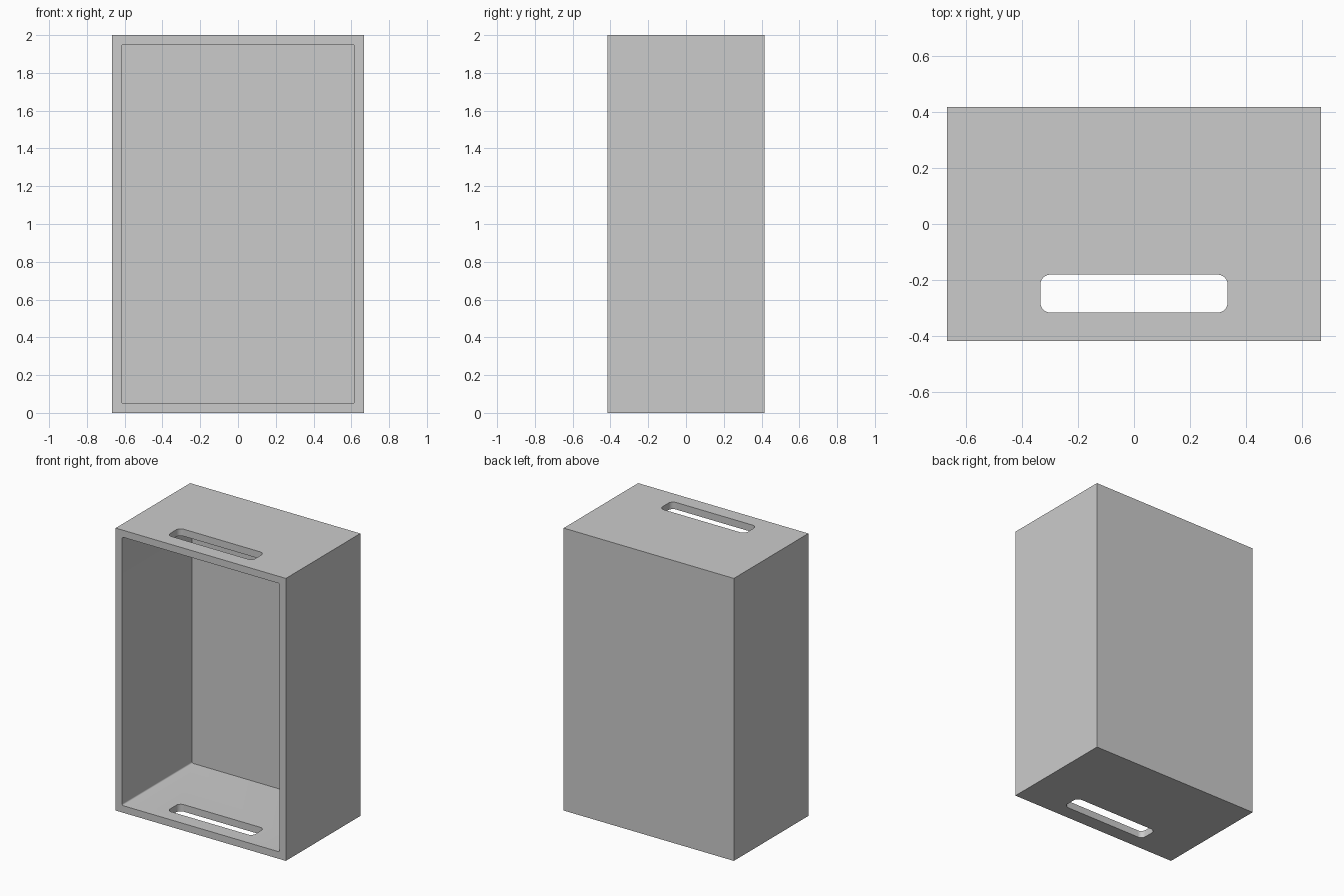
import bpy, bmesh, math
from mathutils import Matrix

if "Cube" in bpy.data.objects:
    bpy.data.objects.remove(bpy.data.objects["Cube"])

W, D, H, T = 1.333, 0.833, 2.0, 0.05


def rounded_prism(name, w, h, r, depth, steps, matrix):
    """Rounded rectangle in XY, extruded along Z, then placed by matrix."""
    bm = bmesh.new()
    pts = []
    for i, (sx, sy) in enumerate([(1, 1), (-1, 1), (-1, -1), (1, -1)]):
        for k in range(steps + 1 if r else 1):
            a = math.radians(90 * i + 90 * k / steps)
            pts.append((sx * (w / 2 - r) + r * math.cos(a),
                        sy * (h / 2 - r) + r * math.sin(a), 0))
    face = bm.faces.new([bm.verts.new(p) for p in pts])
    ext = bmesh.ops.extrude_face_region(bm, geom=[face])
    top = [v for v in ext["geom"] if isinstance(v, bmesh.types.BMVert)]
    bmesh.ops.translate(bm, verts=top, vec=(0, 0, depth))
    bmesh.ops.transform(bm, matrix=matrix, verts=bm.verts)
    bmesh.ops.recalc_face_normals(bm, faces=bm.faces)
    me = bpy.data.meshes.new(name)
    bm.to_mesh(me)
    bm.free()
    ob = bpy.data.objects.new(name, me)
    bpy.context.collection.objects.link(ob)
    return ob


# Outer case
case = rounded_prism("open_front_case", W, D, 0, H, 1, Matrix())

# Cavity opening to the front, leaving the back wall
cavity = rounded_prism(
    "cavity_cutter", W - 2 * T, H - 2 * T, 0.01, D, 4,
    Matrix.Translation((0, D / 2 - T, H / 2)) @ Matrix.Rotation(math.pi / 2, 4, 'X'))

# Handle slot through the top and bottom panels
slot = rounded_prism("slot_cutter", 0.667, 0.135, 0.035, H + 0.2, 8,
                     Matrix.Translation((0, -0.248, -0.1)))

bpy.context.view_layer.objects.active = case
case.select_set(True)
for cutter in (cavity, slot):
    cutter.hide_render = True
    mod = case.modifiers.new("cut", 'BOOLEAN')
    mod.operation = 'DIFFERENCE'
    mod.solver = 'EXACT'
    mod.object = cutter
    bpy.ops.object.modifier_apply(modifier=mod.name)
    bpy.data.objects.remove(cutter)

bpy.ops.object.shade_smooth_by_angle(angle=math.radians(30))
